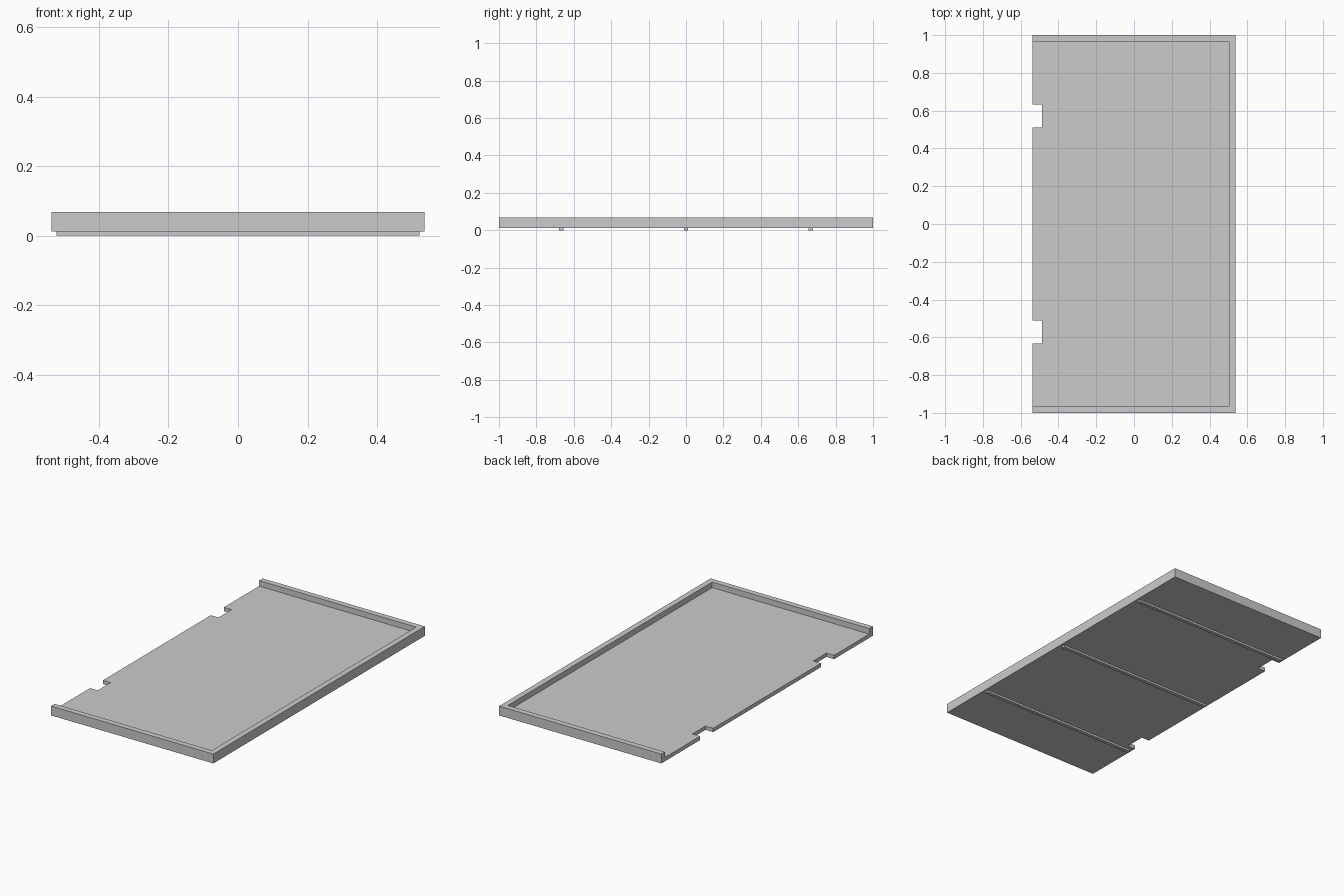
import bpy
import bmesh

default = bpy.data.objects.get("Cube")
if default:
    bpy.data.objects.remove(default, do_unlink=True)

HALF_X, HALF_Y = 0.537, 1.0
BASE_Z, FLOOR_Z, TOP_Z = 0.012, 0.035, 0.068
WALL = 0.034
NOTCH_X, NOTCH_IN, NOTCH_OUT = -0.486, 0.51, 0.633

grey = bpy.data.materials.new("plain grey")
grey.use_nodes = True
colour = (0.6, 0.6, 0.6, 1)
grey.diffuse_color = colour
grey.node_tree.nodes["Principled BSDF"].inputs["Base Color"].default_value = colour


def prism(name, outline, z0, z1):
    """Extrude a flat outline from z0 up to z1."""
    bm = bmesh.new()
    face = bm.faces.new([bm.verts.new((x, y, z0)) for x, y in outline])
    grown = bmesh.ops.extrude_face_region(bm, geom=[face])
    verts = [v for v in grown["geom"] if isinstance(v, bmesh.types.BMVert)]
    bmesh.ops.translate(bm, verts=verts, vec=(0, 0, z1 - z0))
    bmesh.ops.recalc_face_normals(bm, faces=bm.faces)
    mesh = bpy.data.meshes.new(name)
    bm.to_mesh(mesh)
    bm.free()
    mesh.materials.append(grey)
    obj = bpy.data.objects.new(name, mesh)
    bpy.context.collection.objects.link(obj)
    return obj


def rectangle(x0, x1, y0, y1):
    return [(x0, y0), (x1, y0), (x1, y1), (x0, y1)]


# Tray body: rectangle with two notches in the open edge
notch = [(-HALF_X, NOTCH_OUT), (NOTCH_X, NOTCH_OUT),
         (NOTCH_X, NOTCH_IN), (-HALF_X, NOTCH_IN)]
mirrored = [(x, -y) for x, y in reversed(notch)]
outline = [(HALF_X, -HALF_Y), (HALF_X, HALF_Y), (-HALF_X, HALF_Y),
           *notch, *mirrored, (-HALF_X, -HALF_Y)]
tray = prism("tray", outline, BASE_Z, TOP_Z)

# Pocket that leaves a rim on three sides
pocket = prism("pocket_cutter",
               rectangle(-1, HALF_X - WALL, WALL - HALF_Y, HALF_Y - WALL),
               FLOOR_Z, 1)
pocket.hide_render = True
cut = tray.modifiers.new("pocket", "BOOLEAN")
cut.operation = "DIFFERENCE"
cut.solver = "EXACT"
cut.object = pocket
bpy.context.view_layer.objects.active = tray
bpy.ops.object.modifier_apply(modifier=cut.name)
bpy.data.objects.remove(pocket, do_unlink=True)

# Ribs under the floor
for label, y in (("front", -0.667), ("middle", 0), ("back", 0.667)):
    prism(label + "_rib", rectangle(-0.522, 0.522, y - 0.011, y + 0.011), 0, BASE_Z)
